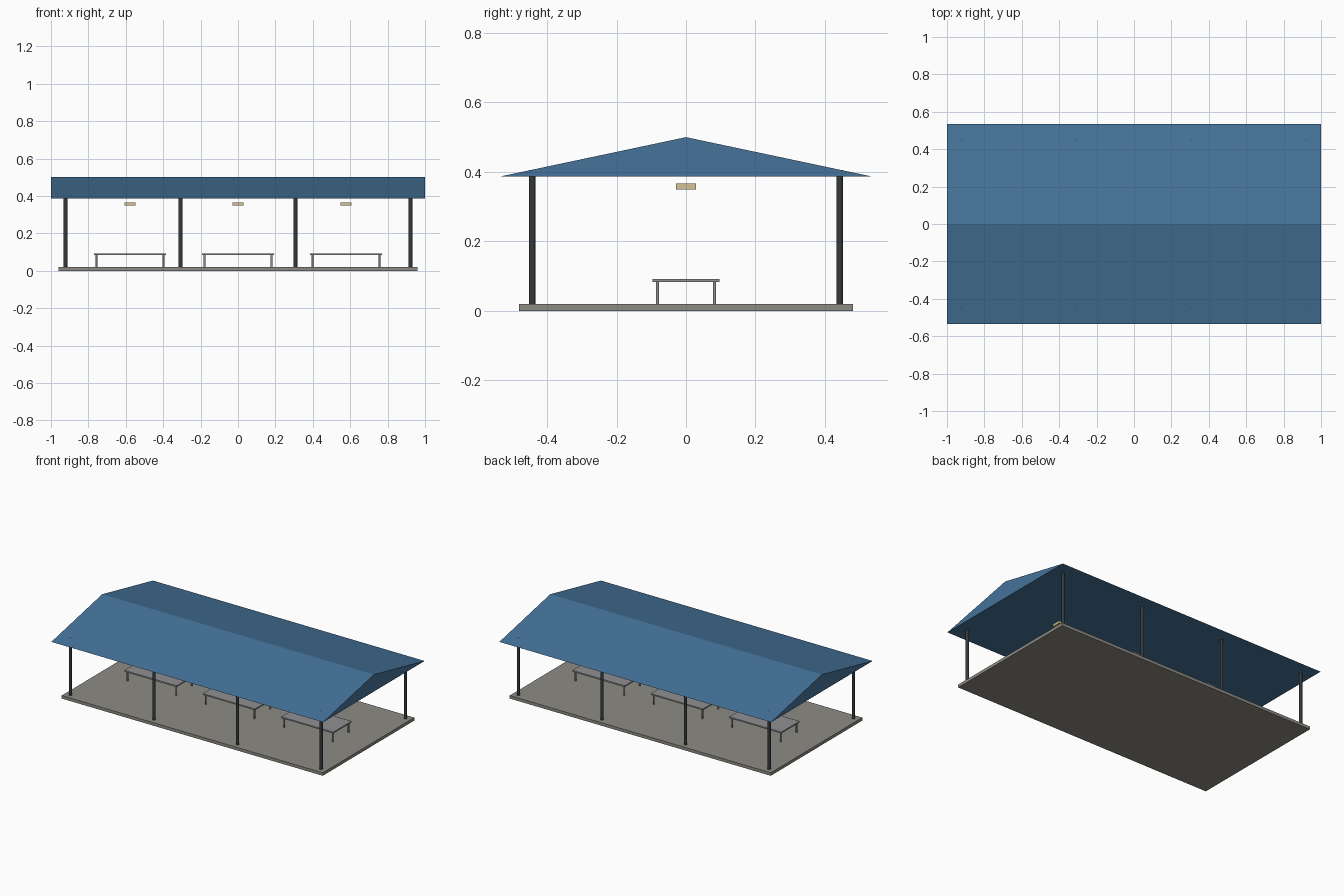
import bpy
import bmesh

cube = bpy.data.objects.get("Cube")
if cube:
    bpy.data.objects.remove(cube, do_unlink=True)


def material(name, rgb):
    mat = bpy.data.materials.new(name)
    mat.use_nodes = True
    color = (*rgb, 1)
    mat.diffuse_color = color
    mat.node_tree.nodes["Principled BSDF"].inputs["Base Color"].default_value = color
    return mat


ROOF = material("roof_blue", (0.06, 0.17, 0.32))
CONCRETE = material("concrete", (0.27, 0.26, 0.23))
STEEL = material("dark_steel", (0.035, 0.042, 0.043))
TABLE = material("table_grey", (0.28, 0.28, 0.29))
LAMP = material("lamp_cream", (0.65, 0.55, 0.30))


def finish(name, bm, mat):
    bmesh.ops.recalc_face_normals(bm, faces=bm.faces)
    mesh = bpy.data.meshes.new(name)
    bm.to_mesh(mesh)
    bm.free()
    mesh.materials.append(mat)
    obj = bpy.data.objects.new(name, mesh)
    bpy.context.collection.objects.link(obj)
    return obj


def box(name, x, y, z0, z1, half_x, half_y, mat):
    bm = bmesh.new()
    bmesh.ops.create_cube(bm, size=2)
    for v in bm.verts:
        v.co = (x + v.co.x * half_x, y + v.co.y * half_y, z1 if v.co.z > 0 else z0)
    return finish(name, bm, mat)


def pole(name, x, y, z0, z1, radius, mat):
    bm = bmesh.new()
    bmesh.ops.create_cone(bm, cap_ends=True, segments=12,
                          radius1=radius, radius2=radius, depth=z1 - z0)
    bmesh.ops.translate(bm, verts=bm.verts, vec=(x, y, (z0 + z1) / 2))
    return finish(name, bm, mat)


# Floor slab
box("floor_slab", 0, 0, 0, 0.02, 0.961, 0.481, CONCRETE)

# Solid gable roof, a triangle extruded along its length
bm = bmesh.new()
gable = bm.faces.new([bm.verts.new((-1, y, z)) for y, z in
                      ((-0.534, 0.387), (0.534, 0.387), (0, 0.5))])
ext = bmesh.ops.extrude_face_region(bm, geom=[gable], use_keep_orig=True)
bmesh.ops.translate(bm, vec=(2, 0, 0),
                    verts=[g for g in ext["geom"] if isinstance(g, bmesh.types.BMVert)])
finish("gable_roof", bm, ROOF)

# Two rows of posts, just breaking through the roof
for side, y in (("front", -0.443), ("back", 0.443)):
    for i in range(4):
        pole(f"{side}_post_{i + 1}", (i - 1.5) * 0.615, y, 0.02, 0.405, 0.0096, STEEL)

# Three tables, each below a hanging lamp
for i in range(3):
    cx = (i - 1) * 0.577
    box(f"table_top_{i + 1}", cx, 0, 0.083, 0.092, 0.192, 0.096, TABLE)
    for sx in (-1, 1):
        for sy in (-1, 1):
            corner = ("front" if sy < 0 else "back") + ("_right" if sx < 0 else "_left")
            pole(f"table_{i + 1}_{corner}_leg", cx + sx * 0.179, sy * 0.082,
                 0.02, 0.083, 0.0048, TABLE)
    box(f"lamp_{i + 1}", cx, 0, 0.349, 0.366, 0.029, 0.029, LAMP)
